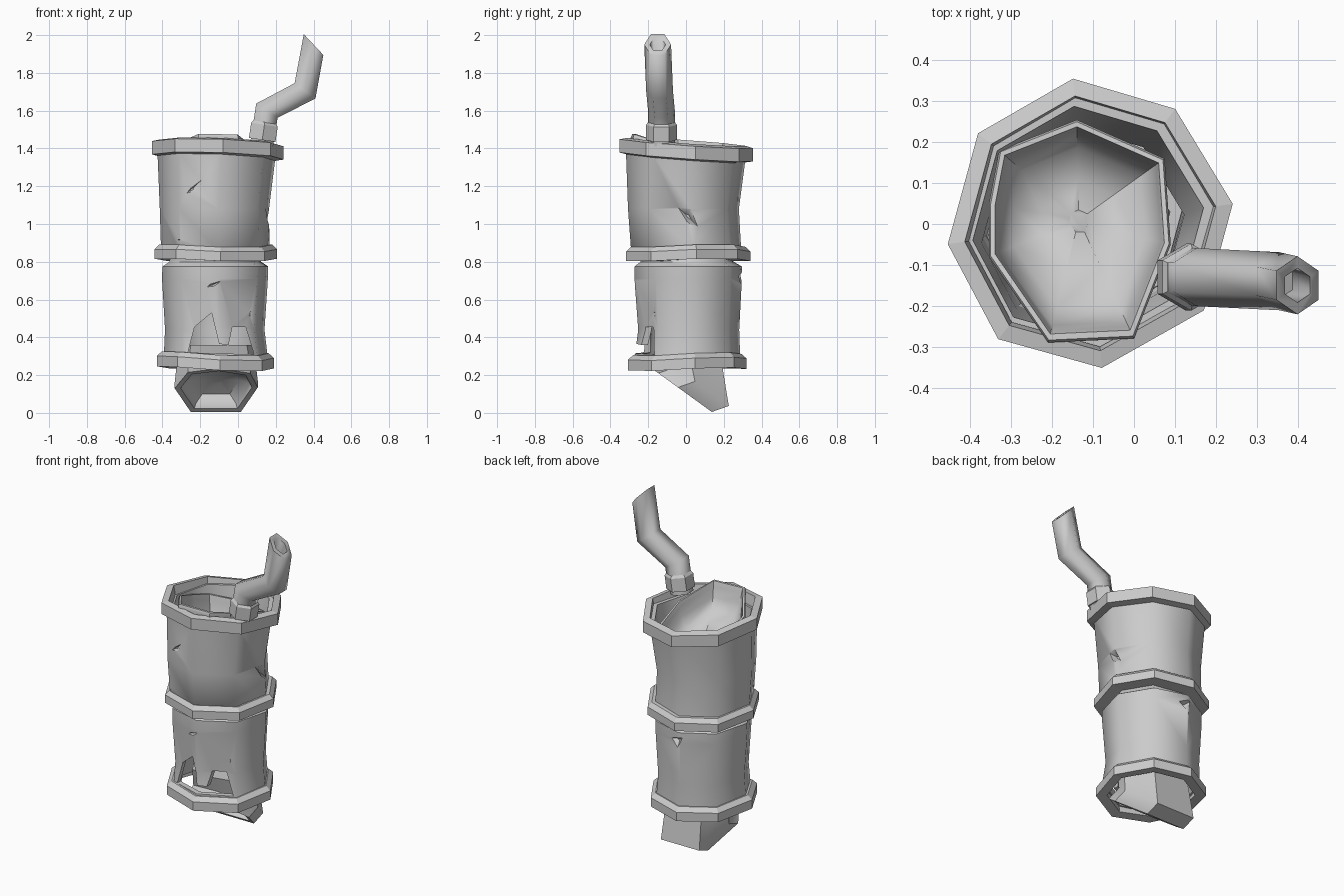
import bpy, bmesh, math
from mathutils import Vector

if "Cube" in bpy.data.objects:
    bpy.data.objects.remove(bpy.data.objects["Cube"])

grey = bpy.data.materials.new("plain grey")
grey.diffuse_color = (0.6, 0.6, 0.6, 1)
grey.use_nodes = True
grey.node_tree.nodes["Principled BSDF"].inputs["Base Color"].default_value = grey.diffuse_color

# Slightly battered octagon shared by every barrel ring (unit radius)
OCT = [(.99, .14), (.59, .80), (-.12, 1.01), (-.78, .63),
       (-.99, -.14), (-.64, -.80), (.08, -1.0), (.79, -.60)]


def loft(name, rings, wrap=False, angle=None):
    """Skin a list of equal-length rings; wrap joins last to first, else ends are capped."""
    bm = bmesh.new()
    vs = [[bm.verts.new(p) for p in r] for r in rings]
    n = len(rings[0])
    for i in range(len(vs) if wrap else len(vs) - 1):
        a, b = vs[i], vs[(i + 1) % len(vs)]
        for j in range(n):
            k = (j + 1) % n
            bm.faces.new((a[j], a[k], b[k], b[j]))
    if not wrap:
        bm.faces.new(vs[0])
        bm.faces.new(vs[-1])
    bmesh.ops.recalc_face_normals(bm, faces=bm.faces)
    me = bpy.data.meshes.new(name)
    bm.to_mesh(me)
    bm.free()
    me.materials.append(grey)
    ob = bpy.data.objects.new(name, me)
    bpy.context.collection.objects.link(ob)
    if angle:
        smooth(ob, angle)
    return ob


def select(ob):
    bpy.ops.object.select_all(action='DESELECT')
    ob.select_set(True)
    bpy.context.view_layer.objects.active = ob


def smooth(ob, angle):
    select(ob)
    bpy.ops.object.shade_smooth_by_angle(angle=math.radians(angle))


def octagons(rows, tilt=(0, 0), wave=0):
    """Rows are (radius, z, centre x, centre y)."""
    return [[(cx + r * x, cy + r * y,
              z + r * (tilt[0] * x + tilt[1] * y) + wave * (-1) ** (i // 2))
             for i, (x, y) in enumerate(OCT)] for r, z, cx, cy in rows]


def cut(ob, outline, centre, normal, depth, through=False):
    """Gouge a wedge, or punch a hole, along a horizontal normal; outline is (sideways, z)."""
    nrm = Vector(normal).normalized()
    side = Vector((-nrm.y, nrm.x, 0))
    c = Vector(centre)
    pts = [c + side * s + Vector((0, 0, z)) for s, z in outline]
    mid = sum(pts, Vector()) / len(pts)
    k = 1 if through else .15
    outer = [mid + (p - mid) * (1 if through else 1.35) + nrm * .05 for p in pts]
    inner = [mid + (p - mid) * k - nrm * depth for p in pts]
    tool = loft("cutter", [outer, inner])
    tool.hide_render = True
    mod = ob.modifiers.new("cut", 'BOOLEAN')
    mod.operation, mod.solver, mod.object = 'DIFFERENCE', 'EXACT', tool
    select(ob)
    bpy.ops.object.modifier_apply(modifier=mod.name)
    bpy.data.objects.remove(tool)


# Upper barrel: open shell with a slight waist
upper = loft("upper_barrel", octagons([
    (.318, 1.39, -.112, 0), (.292, 1.08, -.125, -.015), (.29, .85, -.12, 0),
    (.25, .82, -.12, 0), (.25, 1.08, -.125, -.012), (.285, 1.39, -.112, 0)]), wrap=True)
cut(upper, [(-.345, 1.11), (-.26, 1.2), (-.17, 1.255), (-.20, 1.17)], (0, -.275, 0), (0, -1, 0), .02)
cut(upper, [(-.10, 1.14), (.03, 1.09), (.115, .93), (0, 1.0)], (.155, 0, 0), (1, 0, 0), .03)
cut(upper, [(-.17, .90), (-.17, .935), (.17, .915)], (-.32, -.22, 0), (-.7, -.7, 0), .01)
smooth(upper, 48)

# Lower barrel: dented shell with a shoulder tucked into the upper one
lower = loft("lower_barrel", octagons([
    (.24, .84, -.12, 0), (.245, .80, -.12, .005), (.283, .775, -.12, .01), (.283, .71, -.122, .01),
    (.266, .44, -.123, .013), (.28, .27, -.117, .005), (.245, .27, -.117, .005),
    (.235, .44, -.123, .013), (.245, .71, -.122, .01), (.215, .80, -.12, .005),
    (.21, .84, -.12, 0)]), wrap=True)
cut(lower, [(-.265, .32), (-.23, .455), (-.14, .53), (-.10, .365), (-.05, .36),
            (-.03, .455), (.04, .455), (.085, .31)], (0, -.30, 0), (0, -1, 0), .2, True)
cut(lower, [(-.22, .645), (-.16, .69), (-.06, .71), (-.12, .66)], (0, -.26, 0), (0, -1, 0), .015)
cut(lower, [(-.07, .73), (.07, .76), (.02, .66)], (-.13, .28, 0), (0, 1, 0), .02)
cut(lower, [(-.03, .46), (-.03, .57), (.03, .58), (.03, .48)], (.075, -.18, 0), (.75, -.65, 0), .02)
smooth(lower, 48)

# Three flat-sided hoops
loft("top_rim", octagons([
    (.352, 1.425, -.107, 0), (.352, 1.355, -.107, 0), (.30, 1.345, -.107, 0),
    (.30, 1.38, -.107, 0), (.31, 1.435, -.107, 0)], (-.03, -.07)), wrap=True)
loft("middle_rim", octagons([
    (.302, .885, -.118, .01), (.327, .86, -.118, .01), (.327, .81, -.118, .01),
    (.245, .81, -.118, .005), (.27, .885, -.118, .005)], wave=.006), wrap=True)
loft("bottom_rim", octagons([
    (.285, .315, -.12, .005), (.313, .29, -.12, .005), (.313, .235, -.12, .005),
    (.25, .24, -.12, .005), (.26, .315, -.12, .005)], (-.02, .01), .006), wrap=True)

# Tilted bowl sitting in the mouth
MOUTH = [(-.355, .05), (-.355, -.08), (-.21, -.29), (0, -.28),
         (.09, -.05), (.075, .16), (-.14, .255), (-.33, .18)]


def bowl_ring(s, drop):
    cx, cy = -.135, .01
    return [(cx + s * (x - cx), cy + s * (y - cy), 1.39 - .3 * y - drop) for x, y in MOUTH]


loft("mouth_bowl", [bowl_ring(*p) for p in (
    (.5, .27), (.80, .2), (.95, .1), (1, .015), (.98, 0), (.93, 0), (.90, .03),
    (.86, .09), (.72, .15), (.4, .19), (.1, .2))], angle=42)

# Scoop hanging below, with its opening facing forward and down
LIP = [(-.265, .215), (-.335, .13), (-.25, .005), (.015, .005),
       (.105, .135), (.065, .21), (-.10, .235)]


def scoop_ring(s, push):
    cx, cz = -.115, .125
    pts = []
    for x, z in LIP:
        x, z = cx + s * (x - cx), cz + s * (z - cz)
        pts.append((x, -.16 + (.22 - z) * 1.38 + push, z + push * .35))
    return pts


collar_ring = [(-.115 + .9 * (x + .115), .18 - z * 1.27, .36) for x, z in LIP]
loft("bottom_scoop", [collar_ring, scoop_ring(1, .09), scoop_ring(1, 0), scoop_ring(.86, .005),
                      scoop_ring(.8, .06), scoop_ring(.55, .12), scoop_ring(.15, .14)], angle=42)


# Bent six-sided pipe
def hexagon(c, normal, r, tube):
    """Hexagon around the tube axis, sheared onto a plane with the given normal."""
    n, t = Vector(normal).normalized(), Vector(tube).normalized()
    u = Vector((0, 1, 0))
    v = t.cross(u).normalized()
    pts = []
    for i in range(6):
        a = math.pi / 3 * i
        p = u * math.cos(a) * r + v * math.sin(a) * r
        pts.append(Vector(c) + p - t * (p.dot(n) / t.dot(n)))
    return pts


low, mid, high = (.15, 0, 1), (.2, 0, .105), (.2, 0, 1)
stations = [((.125, -.13, 1.42), low, low), ((.153, -.13, 1.60), (.5, 0, .75), low),
            ((.355, -.14, 1.705), (.55, 0, .75), mid), ((.40, -.15, 1.95), (.8, 0, .75), high)]
outer = [hexagon(c, n, .071, t) for c, n, t in stations]
inner = [hexagon(c, n, .042, t) for c, n, t in stations]
loft("bent_pipe", outer + [inner[3], inner[2]], angle=62)

# Collar at the foot of the pipe
tops = [((.128, -.13, 1.445), .082), ((.14, -.13, 1.525), .082), ((.142, -.13, 1.54), .07)]
loft("pipe_collar", [hexagon(c, (.15, 0, 1), r, (.15, 0, 1)) for c, r in tops])
